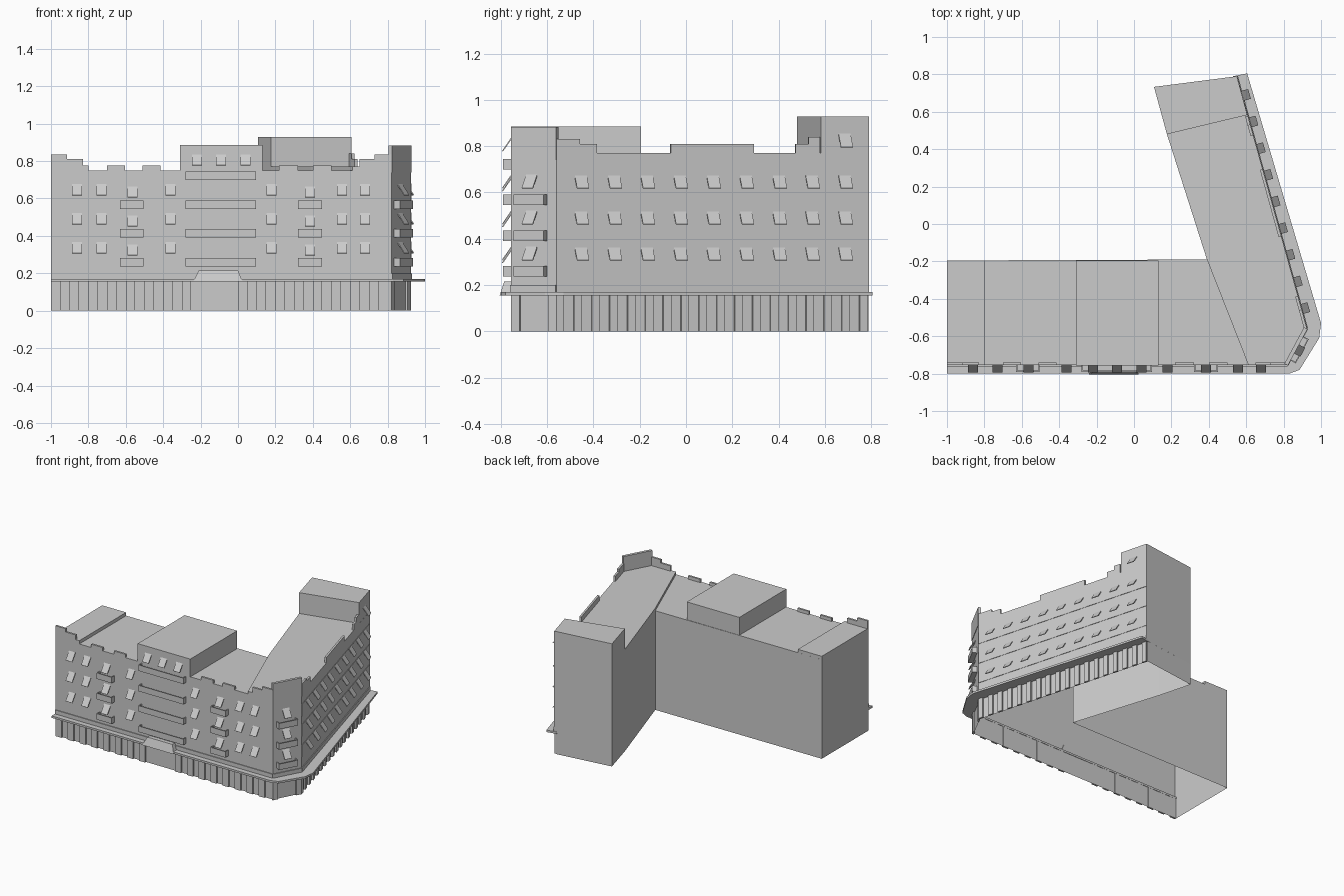
import bpy, bmesh
from mathutils import Vector

if "Cube" in bpy.data.objects:
    bpy.data.objects.remove(bpy.data.objects["Cube"])

plaster = bpy.data.materials.new("grey plaster")
plaster.diffuse_color = (0.6, 0.6, 0.6, 1)
plaster.use_nodes = True
plaster.node_tree.nodes["Principled BSDF"].inputs["Base Color"].default_value = plaster.diffuse_color


def finish(name, bm):
    me = bpy.data.meshes.new(name)
    bm.to_mesh(me)
    bm.free()
    me.materials.append(plaster)
    bpy.context.collection.objects.link(bpy.data.objects.new(name, me))


def prism(name, pts, z0, z1, bottom=False, top=True):
    """Extruded counter-clockwise outline, open underneath by default."""
    bm = bmesh.new()
    lo = [bm.verts.new((x, y, z0)) for x, y in pts]
    hi = [bm.verts.new((x, y, z1)) for x, y in pts]
    for i in range(len(pts)):
        j = (i + 1) % len(pts)
        bm.faces.new((lo[i], lo[j], hi[j], hi[i]))
    if top:
        bm.faces.new(hi)
    if bottom:
        bm.faces.new(lo[::-1])
    finish(name, bm)


class Wall:
    """Facade frame: s runs along the wall, d outwards, z up."""
    def __init__(self, a, b):
        self.o = Vector(a)
        self.len = (Vector(b) - self.o).length
        self.u = (Vector(b) - self.o).normalized()
        self.n = Vector((self.u.y, -self.u.x))

    def at(self, s, d, z):
        p = self.o + self.u * s + self.n * d
        return (p.x, p.y, z)

    def section(self, bm, s0, s1, prof):
        """Sweep a (d, z) profile along the wall from s0 to s1."""
        a = [bm.verts.new(self.at(s0, d, z)) for d, z in prof]
        b = [bm.verts.new(self.at(s1, d, z)) for d, z in prof]
        fs = [bm.faces.new(a), bm.faces.new(b[::-1])]
        for i in range(len(prof)):
            j = (i + 1) % len(prof)
            fs.append(bm.faces.new((a[i], b[i], b[j], a[j])))
        bmesh.ops.recalc_face_normals(bm, faces=fs)

    def box(self, bm, s0, s1, d0, d1, z0, z1):
        self.section(bm, s0, s1, [(d0, z0), (d1, z0), (d1, z1), (d0, z1)])

    def awning(self, bm, s, z):
        self.section(bm, s - .027, s + .027,
                     [(0, z + .03), (.04, z - .028), (.036, z - .031), (0, z + .021)])

    def balcony(self, bm, s0, s1, z0, z1, d=.035):
        self.box(bm, s0, s1, 0, d, z0, z0 + .012)
        self.box(bm, s0, s1, d - .006, d, z0 + .012, z1)
        for s in (s0, s1 - .006):
            self.box(bm, s, s + .006, 0, d - .006, z0 + .012, z1)


P, Q, R = (.82, -.755), (.925, -.56), (.55, .79)
front, corner, right = Wall((-1, -.755), P), Wall(P, Q), Wall(Q, R)
fx = lambda x: x + 1                       # front wall: s from x
ry = lambda y: (y + .56) / right.u.y       # right wall: s from y

# main shell: upper storeys over a slightly recessed ground floor
back = [R, (.107, .733), (.176, .48), (.39, -.19)]
prism("upper_storeys", [(-1, -.195), (-1, -.755), P, Q] + back, .16, .75)
prism("ground_floor", [(-1, -.195), (-1, -.743), (.815, -.743), (.912, -.56),
                       (.538, .788)] + back[1:], 0, .16, top=False)

# raised roofs
prism("right_wing_roof", [(.39, -.19), (.612, -.755), P, Q] + back[:3], .75, .77)
prism("left_end_roof", [(-1, -.195), (-1, -.755), (-.8, -.755), (-.8, -.195)], .75, .775)
prism("centre_block", [(-.31, -.195), (-.31, -.757), (.13, -.757), (.13, -.195)], .75, .885)
prism("end_tower", [(.176, .48), (.606, .583), R, (.107, .733)], .77, .928)

# canopy running round the street side
prism("street_canopy", [(-1, -.74), (-1, -.8), (.83, -.8), (.885, -.78), (.99, -.61),
                        (1, -.53), (.605, .805), (.53, .79), (.905, -.56), (.81, -.74)],
      .155, .17, bottom=True)

# sloping entrance hood
bm = bmesh.new()
ring = [[bm.verts.new(p) for p in ((a, -.75, z), (a, y, z), (b, y, z), (b, -.75, z))]
        for a, b, y, z in ((-.24, .025, -.805, .155), (-.21, 0, -.785, .215))]
bm.faces.new(ring[0][::-1])
bm.faces.new(ring[1])
for i in range(4):
    j = (i + 1) % 4
    bm.faces.new((ring[0][i], ring[0][j], ring[1][j], ring[1][i]))
bmesh.ops.recalc_face_normals(bm, faces=bm.faces)
finish("entrance_hood", bm)

# shopfront piers, leaving the entrance clear
bm = bmesh.new()
for i in range(18):
    x = -1 + i * .1
    if not -.25 < x < .0:
        front.box(bm, fx(x), fx(x + .05), -.014, 0, 0, .155)
for i in range(18):
    s = i * right.len / 17.5
    right.box(bm, s, s + .035, -.014, 0, 0, .155)
for s in (0, corner.len - .04):
    corner.box(bm, s, s + .04, -.014, 0, 0, .155)
finish("shopfront_piers", bm)

# string courses
bm = bmesh.new()
for w in (front, corner, right):
    w.box(bm, 0, w.len, 0, .006, .17, .2)
for z in (.28, .435, .59):
    right.box(bm, 0, right.len, 0, .003, z, z + .09)
finish("wall_bands", bm)

# stepped parapets
bm = bmesh.new()
for x0, x1, z in ((-1, -.915, .835), (-.915, -.83, .81), (-.7, -.605, .775), (-.51, -.415, .775),
                  (.22, .32, .775), (.40, .50, .775), (.65, .73, .81), (.73, .82, .835)):
    front.box(bm, fx(x0), fx(x1), -.015, 0, .74, z)
corner.box(bm, 0, corner.len, -.018, .003, .74, .883)
for y0, y1, z in ((-.56, -.457, .83), (-.457, -.385, .81), (-.065, .293, .81),
                  (.474, .53, .81), (.53, .578, .84)):
    right.box(bm, ry(y0), ry(y1), -.015, 0, .74, z)
finish("parapets", bm)

# window awnings
bm = bmesh.new()
for k in range(3):
    z = .337 + k * .155
    for x in (-.86, -.73, -.36, .18, .555, .68):
        front.awning(bm, fx(x), z)
    for x in (-.565, .385):
        front.awning(bm, fx(x), z - .012)
    corner.awning(bm, corner.len * .45, z)
    for i in range(9):
        right.awning(bm, ry(-.455 + i * .1425), z)
for x in (-.22, -.09, .04):
    front.awning(bm, fx(x), .807)
right.awning(bm, ry(.685), .825)
finish("window_awnings", bm)

# balconies
bm = bmesh.new()
for k in range(4):
    z = .237 + k * .154
    front.balcony(bm, fx(-.28), fx(.095), z, z + .045)
    if k < 3:
        for x in (-.567, .385):
            front.balcony(bm, fx(x - .063), fx(x + .063), z, z + .045)
        corner.balcony(bm, .03, corner.len - .045, z, z + .045)
finish("balconies", bm)
